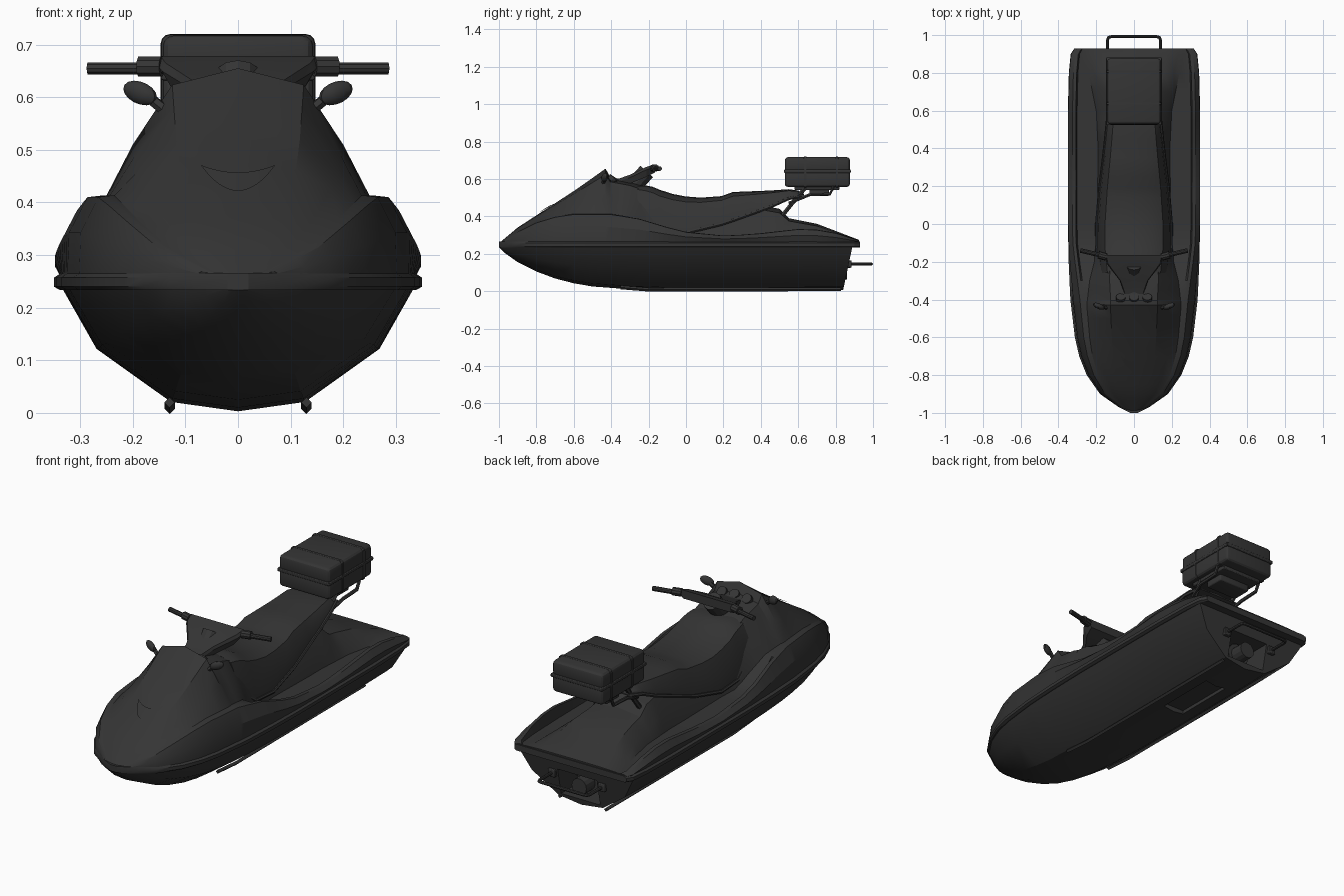
import bpy, bmesh, math
from mathutils import Vector
from mathutils.bvhtree import BVHTree

if "Cube" in bpy.data.objects:
    bpy.data.objects.remove(bpy.data.objects["Cube"])

mat = bpy.data.materials.new("charcoal")
mat.diffuse_color = (0.035, 0.035, 0.035, 1)
mat.use_nodes = True
mat.node_tree.nodes["Principled BSDF"].inputs["Base Color"].default_value = mat.diffuse_color


def at(keys, y):
    """Linear interpolation through (y, value) keys."""
    for (a, va), (b, vb) in zip(keys, keys[1:]):
        if y <= b:
            return va + (vb - va) * max(0, (y - a) / (b - a))
    return keys[-1][1]


def finish(name, bm):
    bmesh.ops.recalc_face_normals(bm, faces=bm.faces)
    me = bpy.data.meshes.new(name)
    bm.to_mesh(me)
    bm.free()
    ob = bpy.data.objects.new(name, me)
    bpy.context.collection.objects.link(ob)
    me.materials.append(mat)
    return ob


def loft(name, halves):
    """Skin a row of half sections, mirrored in x, with capped ends."""
    bm = bmesh.new()
    rings = []
    for half in halves:
        ring = half + [(-x, y, z) for x, y, z in reversed(half) if x > 0]
        rings.append([bm.verts.new(p) for p in ring])
    n = len(rings[0])
    for a, b in zip(rings, rings[1:]):
        for i in range(n):
            bm.faces.new((a[i], a[(i + 1) % n], b[(i + 1) % n], b[i]))
    bm.faces.new(rings[0])
    bm.faces.new(rings[-1])
    return finish(name, bm)


def box(name, lo, hi, bevel=0.0):
    bm = bmesh.new()
    bmesh.ops.create_cube(bm, size=1)
    for v in bm.verts:
        v.co = [(l + h) / 2 + c * (h - l) for l, h, c in zip(lo, hi, v.co)]
    if bevel:
        bmesh.ops.bevel(bm, geom=bm.edges[:], offset=bevel, segments=3, profile=0.5, affect='EDGES')
    return finish(name, bm)


def tube(name, pts, r, sides=8):
    """Round bar swept through points."""
    bm = bmesh.new()
    pts = [Vector(p) for p in pts]
    rings = []
    for i, p in enumerate(pts):
        d = (pts[min(i + 1, len(pts) - 1)] - pts[max(i - 1, 0)]).normalized()
        u = d.cross(Vector((0, 0, 1)) if abs(d.z) < 0.9 else Vector((1, 0, 0))).normalized()
        w = d.cross(u)
        rings.append([bm.verts.new(p + r * (math.cos(t) * u + math.sin(t) * w))
                      for t in (2 * math.pi * k / sides for k in range(sides))])
    for a, b in zip(rings, rings[1:]):
        for i in range(sides):
            bm.faces.new((a[i], a[(i + 1) % sides], b[(i + 1) % sides], b[i]))
    bm.faces.new(rings[0])
    bm.faces.new(rings[-1])
    return finish(name, bm)


def cut(ob, cutter):
    m = ob.modifiers.new("cut", 'BOOLEAN')
    m.object, m.operation, m.solver = cutter, 'DIFFERENCE', 'EXACT'
    bpy.context.view_layer.objects.active = ob
    bpy.ops.object.modifier_apply(modifier=m.name)
    bpy.data.objects.remove(cutter)


# Plan outline of the rail, shared by hull, rail and deck
rail_w = [(-1, .02), (-.97, .08), (-.9, .18), (-.8, .25), (-.7, .29), (-.6, .313), (-.4, .337),
          (-.2, .346), (0, .35), (.6, .35), (.8, .345), (.9, .335), (.93, .315)]
stations = [-1, -.97, -.935, -.9, -.85, -.8, -.7, -.6, -.5, -.43, -.405, -.35, -.3, -.25, -.2, -.15,
            -.1, 0, .1, .2, .3, .4, .45, .5, .55, .6, .7, .8, .9, .925]

# Hull below the rail, with raked transom
keel = [(-1, .235), (-.97, .205), (-.9, .155), (-.8, .105), (-.7, .068), (-.6, .042), (-.5, .025),
        (-.3, .01), (-.1, .003), (.84, .005)]


def hull_section(y):
    w, k = at(rail_w, y) * .96, at(keel, y)
    rake = .05 if y == .84 else 0
    return [(w * x, y + rake * f, k + (.24 - k) * f)
            for x, f in ((0, 0), (.38, .075), (.8, .5), (1, 1))]


hull = loft("hull", [hull_section(y) for y in stations if y < .82] + [hull_section(.84)])
cut(hull, box("pump_cutter", (-.11, .72, .035), (.11, .97, .17)))
cut(hull, box("intake_cutter", (-.06, .3, -.05), (.06, .62, .03)))
for s in (1, -1):
    loft_pts = [(s * .13, -.35, .02), (s * .13, -.2, .008), (s * .13, .83, .01)]
    tube("hull_strake", loft_pts, .01, 4)

# Rail around the hull
loft("rub_rail", [[(0, y, .234), (w * .97, y, .234), (w, y, .24), (w, y, .257), (w * .96, y, .266),
                   (0, y, .266)] for y, w in ((y, at(rail_w, y)) for y in stations[:-1] + [.93])])

# Deck: gunwales, footwells, front cowl and seat pedestal
gunwale = [(-1, .25), (-.9, .315), (-.8, .365), (-.7, .395), (-.6, .41), (-.4, .41), (-.25, .385),
           (-.1, .34), (0, .315), (.2, .295), (.35, .302), (.6, .33), (.75, .325), (.93, .268)]
base = [(-1, .01), (-.97, .06), (-.9, .135), (-.8, .19), (-.7, .22), (-.6, .235), (-.43, .25), (-.3, .235),
        (-.2, .21), (0, .195), (.4, .19), (.6, .2), (.75, .23), (.93, .27)]
crown = [(-1, .256), (-.9, .34), (-.8, .405), (-.7, .47), (-.6, .535), (-.5, .605), (-.43, .655),
         (-.405, .61), (-.3, .59), (-.2, .56), (-.1, .48), (.1, .45), (.4, .46), (.5, .44), (.55, .39),
         (.7, .36), (.93, .272)]


def deck_section(y):
    w, g, b, t = (at(k, y) for k in (rail_w, gunwale, base, crown))
    e = at([(-.4, 0), (-.1, 1)], y)
    f = at([(-.3, g + .003), (-.1, .285), (.3, .274), (.93, .269)], y)
    o, h = .85 + .08 * e, t - f
    return [(x, y, z) for x, z in (
        (w * .965, .26), (w * (1 + o) / 2 + .03 * w, .26 + .55 * (g - .26)), (w * o, g),
        (w * (.8 + .08 * e), g + .002), (w * (.77 + .09 * e), f), (b, f),
        (b * (.8 + .08 * e), f + .4 * h), (b * (.5 + .15 * e), f + .87 * h), (0, t))]


deck = loft("deck", [deck_section(y) for y in stations])

# Crescent vent plate laid on the cowl
bpy.context.view_layer.update()
tree = BVHTree.FromObject(deck, bpy.context.evaluated_depsgraph_get())
bm = bmesh.new()
rows = []
for i in range(-6, 7):
    t = i / 6
    rows.append([bm.verts.new(tree.ray_cast(Vector((.07 * t, -2, z)), Vector((0, 1, 0)))[0]
                              + Vector((0, -.007, .002)))
                 for z in (.455 + .014 * t * t, .42 + .048 * t * t)])
for a, b in zip(rows, rows[1:]):
    bm.faces.new((a[0], a[1], b[1], b[0]))
finish("hood_vent", bm)

# Seat
seat_top = [(-.26, .565), (-.2, .567), (-.1, .525), (0, .506), (.08, .5), (.19, .508), (.25, .53),
            (.45, .538), (.55, .545), (.6, .538), (.63, .52)]
seat_low = [(-.26, .42), (-.22, .375), (-.14, .32), (0, .312), (.2, .36), (.45, .45), (.55, .495), (.63, .51)]
seat_w = [(-.26, .18), (-.15, .195), (0, .197), (.2, .18), (.4, .155), (.55, .14), (.63, .115)]
seat_y = [-.26, -.22, -.18, -.14, -.07, 0, .08, .14, .19, .25, .35, .45, .55, .6, .63]


def seat_section(y):
    w, lo, hi = at(seat_w, y), at(seat_low, y), at(seat_top, y)
    return [(0, y, lo), (w, y, lo), (w * .95, y, lo + .4 * (hi - lo)),
            (w * .78, y, lo + .85 * (hi - lo)), (w * .5, y, hi - .004), (0, y, hi)]


loft("seat", [seat_section(y) for y in seat_y])
for s in (1, -1):
    tube("seat_trim", [(s * at(seat_w, y), y, at(seat_low, y)) for y in seat_y], .009, 6)

# Steering column pad, dash gauge and handlebars
loft("handlebar_pad", [[(0, y, lo), (w * .85, y, lo), (w, y, hi - .015), (w * .95, y, hi), (0, y, hi)]
                       for y, w, lo, hi in ((-.37, .05, .56, .598), (-.3, .075, .575, .622),
                                            (-.21, .145, .612, .665), (-.165, .155, .635, .678))])
tube("steering_column", [(0, -.3, .54), (0, -.21, .64)], .045, 12)
for x in (-.07, 0, .07):
    tube("dash_gauge", [(x, -.40, .59), (x, -.385, .612 - abs(x) * .1)], .025, 12)
for s in (1, -1):
    tube("handlebar", [(s * .1, -.185, .655), (s * .2, -.16, .655)], .01)
    tube("grip_collar", [(s * .145, -.175, .658), (s * .188, -.163, .658)], .02, 10)
    tube("hand_grip", [(s * .185, -.163, .655), (s * .285, -.14, .655)], .012, 10)

    # Mirrors on short stalks
    bm = bmesh.new()
    bmesh.ops.create_uvsphere(bm, u_segments=12, v_segments=8, radius=1)
    for v in bm.verts:
        x, y, z = v.co
        v.co = (s * (.186 + .032 * x), -.435 + .016 * y + .01 * x, .608 + .022 * z + .008 * x)
    finish("mirror", bm)
    tube("mirror_stalk", [(s * .125, -.45, .565), (s * .145, -.442, .58), (s * .17, -.435, .6)], .011, 6)

    # Rear rack struts and grab handles
    tube("rack_strut", [(s * .1, .5, .385), (s * .1, .56, .46), (s * .11, .64, .555)], .012, 6)
    tube("grab_handle", [(s * .11, .55, .47), (s * .13, .66, .515), (s * .13, .77, .52),
                         (s * .13, .79, .56)], .009, 6)

# Cargo box with lid, seam band and straps
box("rack_tray", (-.115, .58, .54), (.115, .82, .565), .006)
box("rack_bracket", (-.09, .66, .508), (.09, .765, .545), .008)
box("cargo_box", (-.143, .528, .557), (.143, .877, .645), .018)
box("cargo_lid", (-.143, .528, .635), (.143, .877, .717), .02)
box("cargo_seam", (-.147, .524, .632), (.147, .881, .65), .005)
for y in (.625, .795):
    box("cargo_strap", (-.147, y, .554), (.147, y + .025, .72), .018)

# Jet nozzle and tow handle
tube("jet_housing", [(0, .71, .103), (0, .79, .103)], .062, 14)
tube("jet_nozzle", [(0, .77, .103), (0, .86, .103)], .042, 14)
tube("tow_handle", [(-.14, .85, .145), (-.14, .975, .145), (-.135, .988, .145), (-.12, .992, .145),
                    (.12, .992, .145), (.135, .988, .145), (.14, .975, .145), (.14, .85, .145)], .008)
for s in (1, -1):
    box("tow_handle_mount", (s * .14 - .02, .85, .125), (s * .14 + .02, .885, .165), .006)

# Smooth shading with crisp edges
bpy.ops.object.select_all(action='SELECT')
bpy.context.view_layer.objects.active = deck
bpy.ops.object.shade_smooth_by_angle(angle=math.radians(25))
